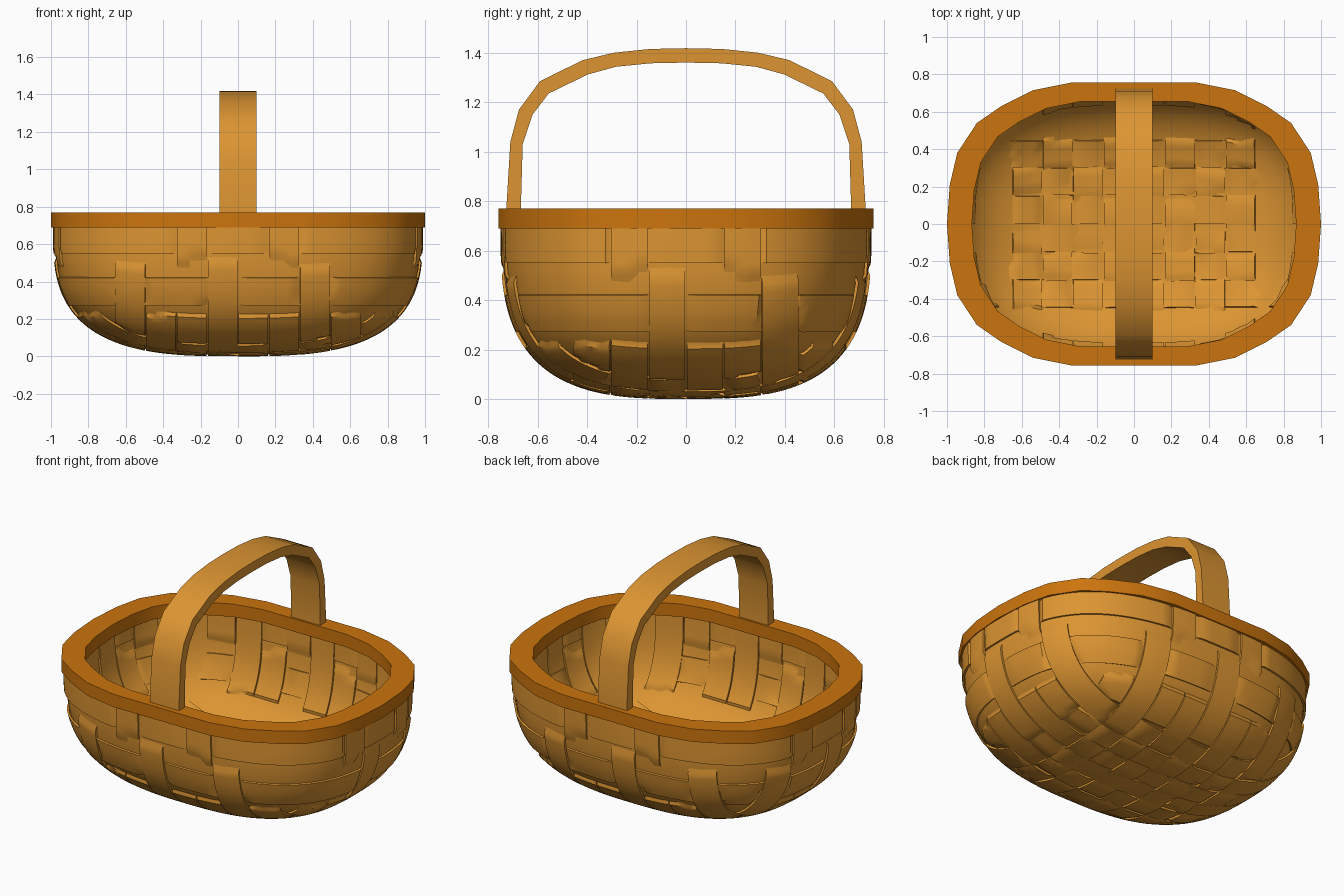
import bpy, bmesh, math
from mathutils import Vector

if "Cube" in bpy.data.objects:
    bpy.data.objects.remove(bpy.data.objects["Cube"])

A, B, H = 0.99, 0.75, 0.69      # half length, half width, bowl height
P, N = 2.7, 3.0                 # plan and profile roundness
WX, WY = 0.165, 0.153           # splint widths
NX, NY = 4, 3                   # splints each side of the centre
OUT, IN = -0.006, -0.027        # weave depths


def material(name, rgb):
    m = bpy.data.materials.new(name)
    m.diffuse_color = (*rgb, 1)
    m.use_nodes = True
    m.node_tree.nodes["Principled BSDF"].inputs["Base Color"].default_value = m.diffuse_color
    return m


WOOD = material("light wood", (0.72, 0.30, 0.032))
RIM = material("dark orange wood", (0.60, 0.175, 0.004))


def finish(name, bm, mat, thick=0):
    bmesh.ops.recalc_face_normals(bm, faces=bm.faces)
    me = bpy.data.meshes.new(name)
    bm.to_mesh(me)
    bm.free()
    me.materials.append(mat)
    ob = bpy.data.objects.new(name, me)
    bpy.context.collection.objects.link(ob)
    bpy.ops.object.select_all(action='DESELECT')
    ob.select_set(True)
    bpy.context.view_layer.objects.active = ob
    if thick:
        s = ob.modifiers.new("thickness", 'SOLIDIFY')
        s.thickness, s.offset = thick, 0
        bpy.ops.object.modifier_apply(modifier=s.name)
    bpy.ops.object.shade_smooth_by_angle(angle=math.radians(35))
    return ob


def spow(v, e):
    return math.copysign(abs(v) ** e, v)


def bowl(x, y, off):
    """Point on the rounded bowl over (x, y), moved along the normal."""
    u, v = abs(x / A), abs(y / B)
    r = min(1, (u ** P + v ** P) ** (1 / P))
    k = (1 - r ** N) ** (1 / N)
    g = max(r, 1e-6) ** (N - P)
    n = Vector((g * spow(x / A, P - 1) / A, g * spow(y / B, P - 1) / B,
                -k ** (N - 1) / H)).normalized()
    return Vector((x, y, H * (1 - k))) + n * off


def grid(bm, rows, closed=False):
    vs = [[bm.verts.new(p) for p in row] for row in rows]
    for i in range(len(vs) - (0 if closed else 1)):
        a, b = vs[i], vs[(i + 1) % len(vs)]
        for j in range(len(a) - 1):
            bm.faces.new((a[j], a[j + 1], b[j + 1], b[j]))


def splint(name, i, along_y):
    """One flat splint running across the bottom and up both walls."""
    w, w2, lim = (WX, WY, NY * WY) if along_y else (WY, WX, NX * WX)
    rows, steps = [], 64
    for k in range(steps + 1):
        s = spow(math.sin(math.pi * (k / steps - 0.5)), 2 / N)
        row = []
        for c in range(5):
            q = (i + 0.02 + 0.96 * c / 4) * w
            if along_y:
                x, y = q, s * B * (1 - abs(q / A) ** P) ** (1 / P)
                t = y
            else:
                x, y = s * A * (1 - abs(q / B) ** P) ** (1 / P), q
                t = x
            z = bowl(x, y, 0).z
            if z > 0.5:
                over = i % 3 == 1
            elif z > 0.22:
                over = i % 3 == 2
            elif abs(t) > lim:
                over = True
            else:
                over = ((i + math.floor(t / w2)) % 2 == 0) == along_y
            row.append(bowl(x, y, OUT if over else IN))
        rows.append(row)
    bm = bmesh.new()
    grid(bm, rows)
    finish(name, bm, WOOD, 0.012)


# woven splints
for i in range(-NX, NX):
    splint(f"cross_splint_{i + NX + 1}", i, True)
for i in range(-NY, NY):
    splint(f"long_splint_{i + NY + 1}", i, False)


def ring(z, t):
    r = (1 - ((H - z) / H) ** N) ** (1 / N)
    return (A * r * spow(math.cos(t), 2 / P), B * r * spow(math.sin(t), 2 / P))


# horizontal bands woven round the wall
for name, z0, z1, under in (("lower_band", 0.27, 0.42, 2), ("upper_band", 0.55, H, 1)):
    rows = []
    for k in range(160):
        t = 2 * math.pi * (k + 0.5) / 160
        row = []
        for c in range(5):
            x, y = ring(z0 + (z1 - z0) * c / 4, t)
            slot = None
            if abs(x) < NX * WX and abs(y) > 0.47:
                slot = math.floor(x / WX)
            elif abs(y) < NY * WY:
                slot = math.floor(y / WY)
            hidden = slot is not None and slot % 3 == under
            row.append(bowl(x, y, IN if hidden else OUT))
        rows.append(row)
    bm = bmesh.new()
    grid(bm, rows, True)
    finish(name, bm, WOOD, 0.012)

# thin lining that fills the corners between splints
rows = []
for k in range(64):
    t = 2 * math.pi * k / 64
    row = []
    for c in range(15):
        r = max(0.01, math.sin(math.pi / 2 * c / 14) ** (2 / N))
        x, y = A * r * spow(math.cos(t), 2 / P), B * r * spow(math.sin(t), 2 / P)
        row.append(bowl(x, y, -0.0165))
    rows.append(row)
bm = bmesh.new()
grid(bm, rows, True)
finish("lining", bm, WOOD, 0.006)

# rim: rectangular section swept round the opening
quad = [(1, 0), (0.985, 0.21), (0.945, 0.38), (0.84, 0.54), (0.71, 0.63), (0.54, 0.715), (0.33, 0.757)]
half = quad + [(-x, y) for x, y in reversed(quad)]
plan = half + [(-x, -y) for x, y in half[1:-1]]
rows = []
for x, y in plan:
    xi, yi = x * 0.867, y * 0.865
    rows.append([(x, y, 0.69), (x, y, 0.77), (xi, yi, 0.77), (xi, yi, 0.69), (x, y, 0.69)])
bm = bmesh.new()
grid(bm, rows, True)
bmesh.ops.remove_doubles(bm, verts=bm.verts, dist=1e-5)
finish("rim", bm, RIM)

# arched handle: outer and inner outline, mirrored over y = 0
outer = [(0.725, 0.70), (0.725, 0.79), (0.71, 1.04), (0.675, 1.17), (0.59, 1.285), (0.417, 1.37),
         (0.29, 1.4), (0.145, 1.415), (0, 1.418)]
inner = [(0.667, 0.70), (0.667, 0.79), (0.66, 1.03), (0.62, 1.15), (0.555, 1.235), (0.397, 1.312),
         (0.283, 1.343), (0.145, 1.357), (0, 1.36)]
outer += [(-y, z) for y, z in reversed(outer[:-1])]
inner += [(-y, z) for y, z in reversed(inner[:-1])]
rows = [[(-0.1, a, b), (0.1, a, b), (0.1, c, d), (-0.1, c, d), (-0.1, a, b)]
        for (a, b), (c, d) in zip(outer, inner)]
bm = bmesh.new()
grid(bm, rows)
bmesh.ops.remove_doubles(bm, verts=bm.verts, dist=1e-5)
bmesh.ops.holes_fill(bm, edges=bm.edges, sides=4)
finish("handle", bm, WOOD)
